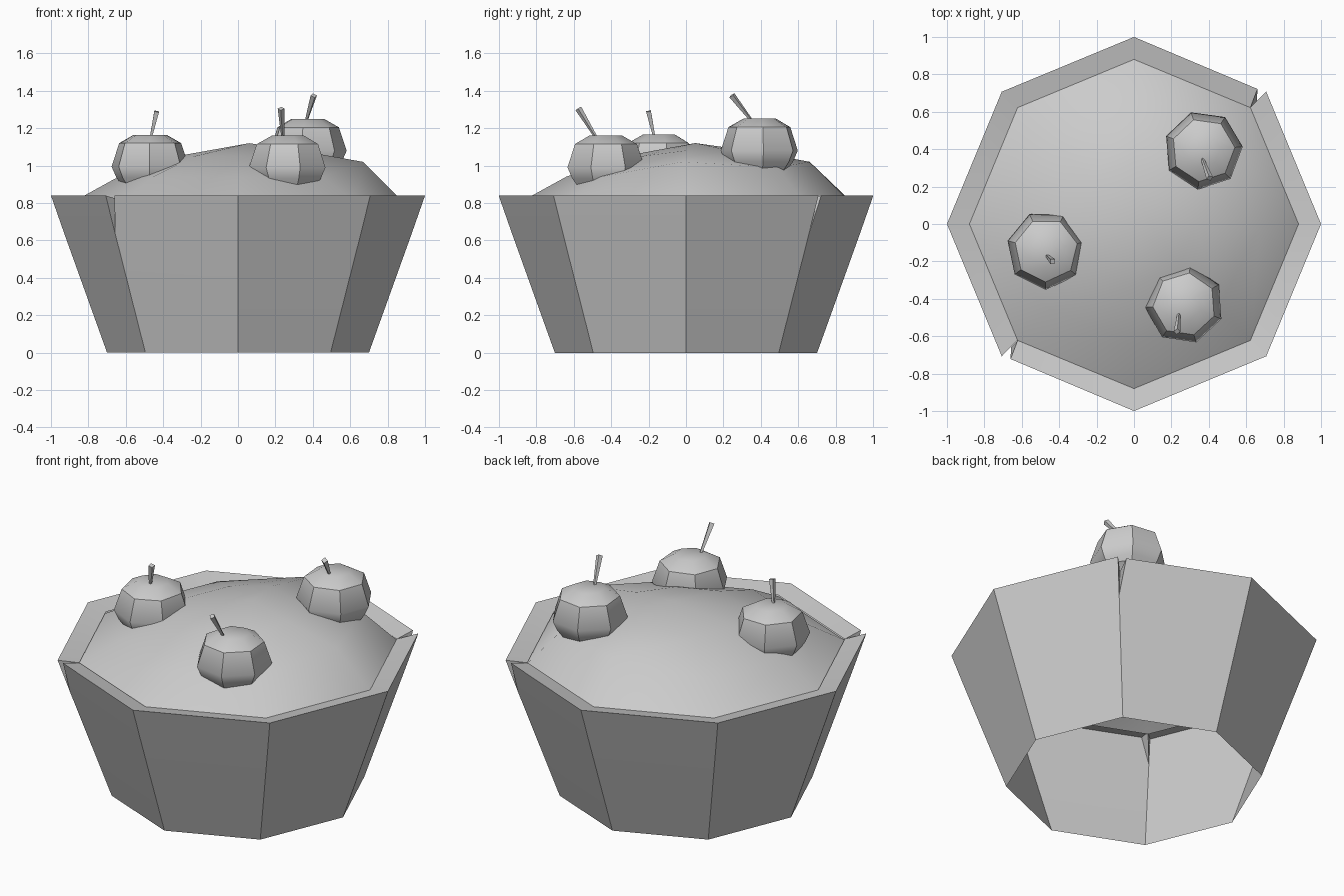
import bpy, bmesh
from math import cos, sin, radians
from mathutils import Vector

if "Cube" in bpy.data.objects:
    bpy.data.objects.remove(bpy.data.objects["Cube"])


def make(name, verts, faces, angle=35):
    me = bpy.data.meshes.new(name)
    me.from_pydata(verts, [], faces)
    bm = bmesh.new()
    bm.from_mesh(me)
    bmesh.ops.recalc_face_normals(bm, faces=bm.faces)
    bm.to_mesh(me)
    bm.free()
    ob = bpy.data.objects.new(name, me)
    bpy.context.collection.objects.link(ob)
    bpy.ops.object.select_all(action='DESELECT')
    ob.select_set(True)
    bpy.context.view_layer.objects.active = ob
    bpy.ops.object.shade_smooth_by_angle(angle=radians(angle))
    return ob


def pol(r, a, z):
    return Vector((r * cos(radians(a)), r * sin(radians(a)), z))


def lathe(rings, n, cap_bottom=True, phase=0):
    """Stack of (radius, z) rings with capped ends."""
    verts = [pol(r, 360 * i / n + phase, z) for r, z in rings for i in range(n)]
    faces = [(k * n + i, k * n + (i + 1) % n, (k + 1) * n + (i + 1) % n, (k + 1) * n + i)
             for k in range(len(rings) - 1) for i in range(n)]
    faces.append(tuple(range((len(rings) - 1) * n, len(rings) * n)))
    if cap_bottom:
        faces.append(tuple(range(n)))
    return verts, faces


# Open-bottomed cup: two half wrappers, each with a V-shaped gap at one seam
H = 0.84
verts, faces = [], []
for a in range(45, 226, 45):
    verts += [pol(0.7, a, 0), pol(0.93, a, 0.64), pol(1, a, H), pol(0.88, a, 0.815)]
verts[2] = Vector((0.66, 0.722, H))
for i in range(4):
    b, c = 4 * i, 4 * i + 4
    for k in range(3):
        faces.append((b + k, c + k, c + k + 1, b + k + 1))
# folded wrapper ends close the seam
faces += [(1, 2, 3), (17, 18, 19)]
make("cup_half_back", verts, faces)
front = make("cup_half_front", verts, faces)
front.rotation_euler.z = radians(180)

# Filling: shallow dome, raised towards the right and the back
verts, faces = lathe([(0.885, 0.805), (0.64, 0.94), (0.33, 1.05)], 8, False)
faces.pop()
verts[8] = Vector((0.67, -0.02, 1.02))
verts[9] = Vector((0.49, 0.49, 0.99))
verts[10] = Vector((0.03, 0.66, 1.02))
for i in (16, 17, 18):
    verts[i].z = 1.08
verts.append(Vector((0.06, 0.05, 1.12)))
faces += [(16 + i, 16 + (i + 1) % 8, 24) for i in range(8)]
make("filling", verts, faces, 40)

# Berries with tapered stems
berry = [(0.14, -0.29), (0.185, -0.23), (0.212, -0.17), (0.17, -0.045), (0.09, 0)]
for i, (top, tip, centre, turn) in enumerate([
        ((-0.465, -0.17, 1.155), (-0.435, -0.20, 1.29), (-0.47, -0.14, 1.165), 12),
        ((0.24, -0.48, 1.15), (0.23, -0.575, 1.305), (0.27, -0.43, 1.16), 30),
        ((0.365, 0.35, 1.24), (0.405, 0.245, 1.375), (0.37, 0.395, 1.25), 5)]):
    v, f = lathe(berry, 7, True, turn)
    ob = make(f"berry_{i + 1}", v, f, 40)
    ob.location = centre
    d = Vector(tip) - Vector(top)
    v, f = lathe([(0.007, -0.02), (0.018, d.length)], 4)
    st = make(f"stem_{i + 1}", v, f)
    st.location = top
    st.rotation_euler = d.to_track_quat('Z', 'Y').to_euler()
